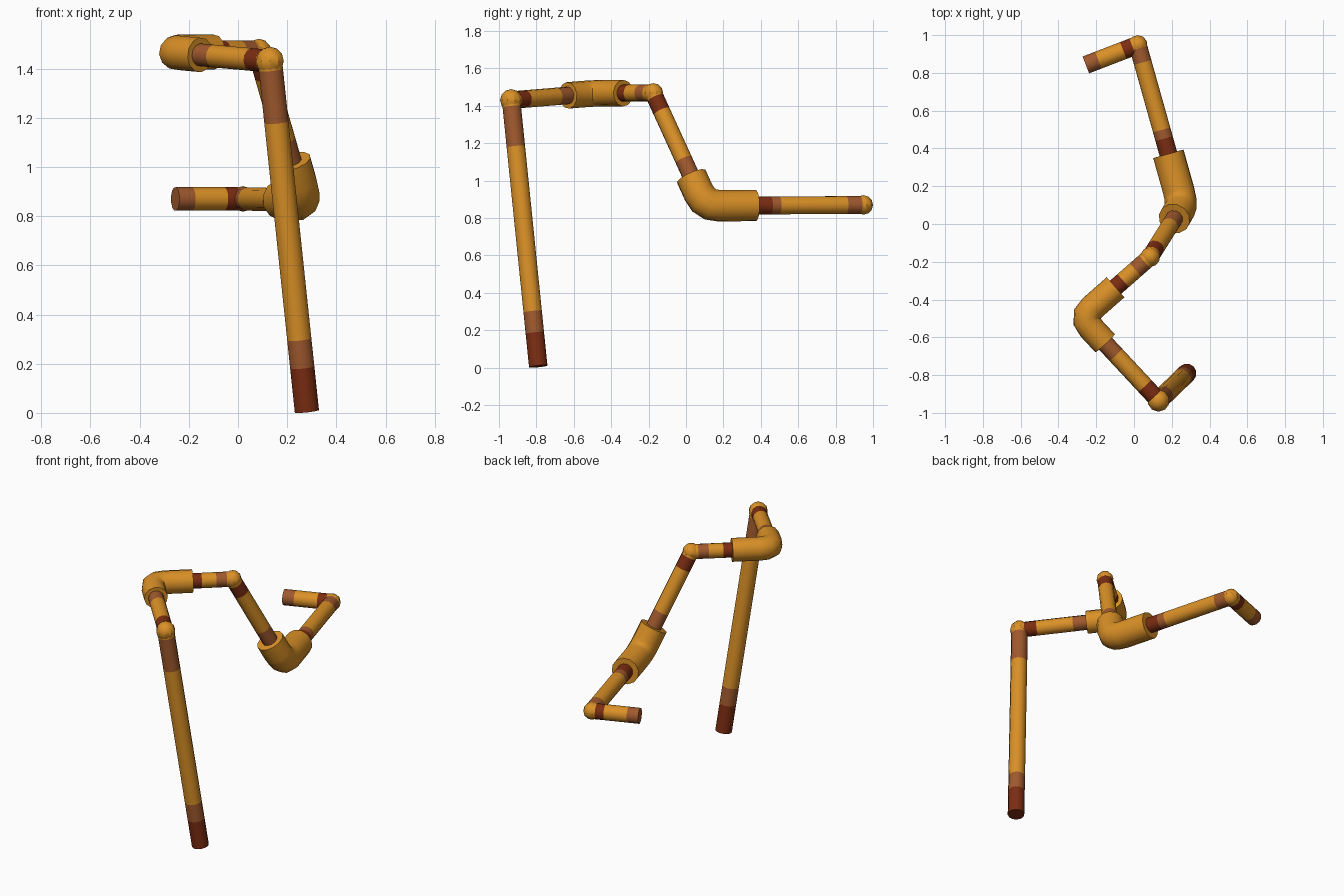
import bpy, bmesh, math
from mathutils import Vector as V

if "Cube" in bpy.data.objects:
    bpy.data.objects.remove(bpy.data.objects["Cube"])


def material(name, rgb):
    m = bpy.data.materials.new(name)
    m.diffuse_color = (*rgb, 1)
    m.use_nodes = True
    m.node_tree.nodes["Principled BSDF"].inputs["Base Color"].default_value = m.diffuse_color
    return m


MATS = [material("orange", (0.70, 0.28, 0.02)),
        material("brown", (0.35, 0.10, 0.027)),
        material("dark red", (0.20, 0.026, 0.006))]
ORANGE, BROWN, RED = 0, 1, 2


def finish(name, bm):
    bmesh.ops.recalc_face_normals(bm, faces=bm.faces)
    me = bpy.data.meshes.new(name)
    bm.to_mesh(me)
    bm.free()
    for m in MATS:
        me.materials.append(m)
    ob = bpy.data.objects.new(name, me)
    bpy.context.collection.objects.link(ob)
    bpy.context.view_layer.objects.active = ob
    ob.select_set(True)
    bpy.ops.object.shade_smooth_by_angle(angle=math.radians(33))
    ob.select_set(False)


def tube(name, pts, radius, colours, sides=12):
    """Capped tube through pts with mitred bends; one colour per section."""
    bm = bmesh.new()
    dirs = [(b - a).normalized() for a, b in zip(pts, pts[1:])]
    side = dirs[0].orthogonal().normalized()
    up = dirs[0].cross(side)
    ring = [bm.verts.new(pts[0] + radius * (side * math.cos(a) + up * math.sin(a)))
            for a in (2 * math.pi * i / sides for i in range(sides))]
    bm.faces.new(ring).material_index = colours[0]
    for i, d in enumerate(dirs):
        p = pts[i + 1]
        n = d + dirs[min(i + 1, len(dirs) - 1)]
        new = [bm.verts.new(v.co + d * ((p - v.co).dot(n) / d.dot(n))) for v in ring]
        for k in range(sides):
            j = (k + 1) % sides
            f = bm.faces.new((ring[k], ring[j], new[j], new[k]))
            f.material_index = colours[i]
        ring = new
    bm.faces.new(ring).material_index = colours[-1]
    finish(name, bm)


def rod(name, a, b, radius, stops, colours):
    """Straight rod with colour bands split at the given fractions."""
    tube(name, [a.lerp(b, t) for t in (0, *stops, 1)], radius, colours)


def sleeve(name, a, corner, b, radius, bend):
    """Thick elbow sleeve with a rounded corner."""
    p = corner + (a - corner).normalized() * bend
    q = corner + (b - corner).normalized() * bend
    arc = [p.lerp(corner, t).lerp(corner.lerp(q, t), t) for t in (0, 0.33, 0.67, 1)]
    tube(name, [a, *arc, b], radius, [ORANGE] * 5)


def knuckle(name, centre, radius):
    bm = bmesh.new()
    bmesh.ops.create_uvsphere(bm, u_segments=10, v_segments=6, radius=radius)
    bmesh.ops.translate(bm, verts=bm.verts, vec=centre)
    finish(name, bm)


# Joint positions along the bent arm
foot = V((0.28, -0.79, 0.007))
j1 = V((0.13, -0.935, 1.43))
e1 = V((-0.28, -0.495, 1.467))
j2 = V((0.085, -0.175, 1.468))
e2 = V((0.258, 0.10, 0.865))
j3 = V((0.02, 0.948, 0.87))
tip = V((-0.255, 0.842, 0.87))

# Sleeve end positions
e1a, e1b = e1.lerp(j1, 0.31), e1.lerp(j2, 0.50)
e2a, e2b = e2.lerp(j2, 0.26), e2.lerp(j3, 0.32)

# Banded rods
rod("long_leg", foot, j1, 0.051, (0.125, 0.205, 0.825, 0.975),
    (RED, BROWN, ORANGE, BROWN, ORANGE))
rod("upper_rod", j1, e1a, 0.047, (0.08, 0.26, 0.80), (ORANGE, RED, ORANGE, BROWN))
rod("bridge_rod", e1b, j2, 0.046, (0.22, 0.58, 0.84), (RED, ORANGE, BROWN, ORANGE))
rod("drop_rod", j2, e2a, 0.047, (0.06, 0.22, 0.80), (ORANGE, RED, ORANGE, BROWN))
rod("long_rod", e2b, j3, 0.049, (0.14, 0.22, 0.84, 0.97),
    (RED, BROWN, ORANGE, BROWN, ORANGE))
rod("end_rod", j3, tip, 0.049, (0.10, 0.28, 0.76), (ORANGE, RED, ORANGE, BROWN))

# Thick elbow sleeves
sleeve("upper_sleeve", e1a, e1, e1b, 0.071, 0.08)
sleeve("lower_sleeve", e2a, e2, e2b, 0.085, 0.08)

# Small knuckles at the thin bends
knuckle("leg_knuckle", j1, 0.059)
knuckle("bridge_knuckle", j2, 0.053)
knuckle("end_knuckle", j3, 0.052)
